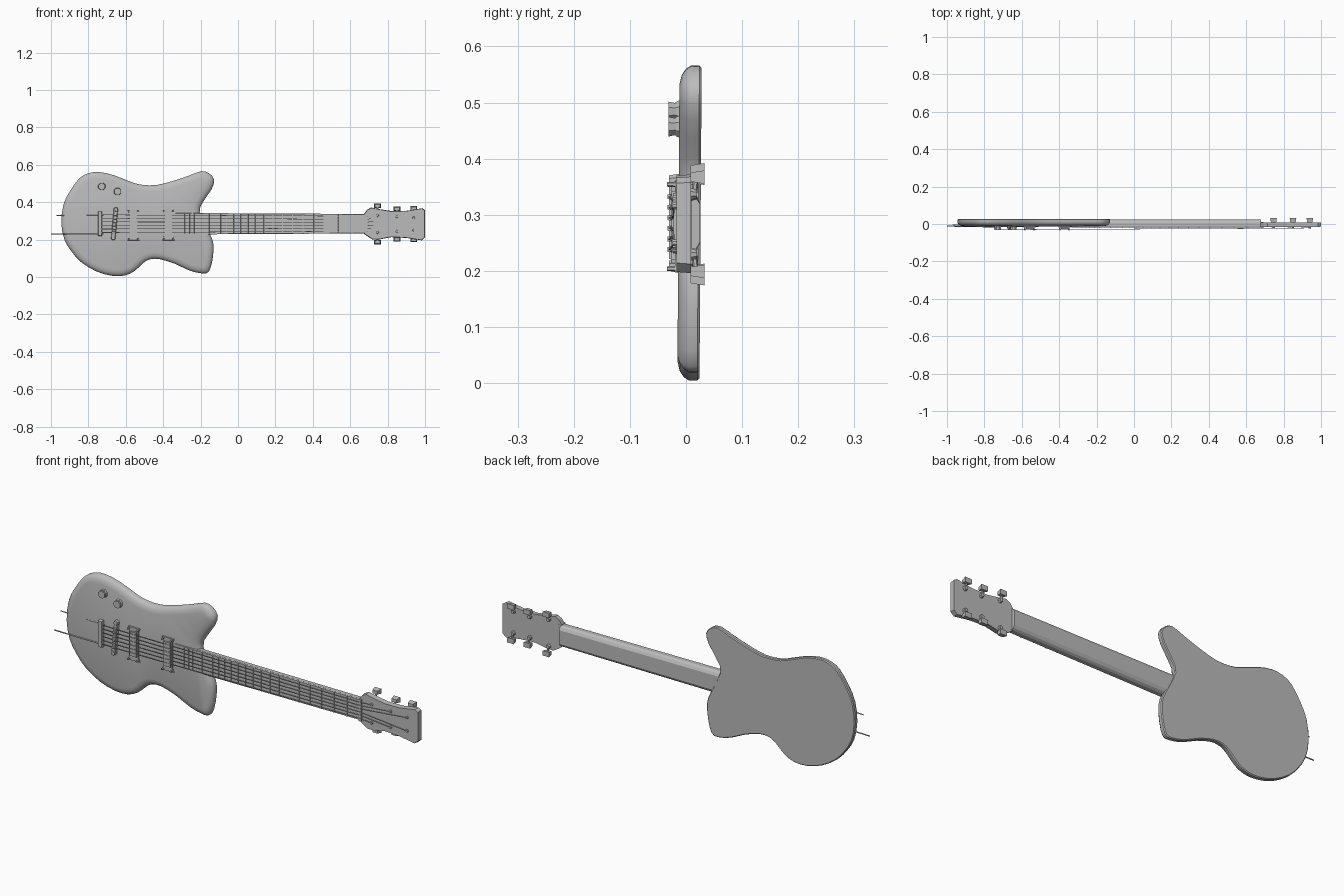
import bpy, bmesh, math
from mathutils import Vector

cube = bpy.data.objects.get("Cube")
if cube:
    bpy.data.objects.remove(cube, do_unlink=True)

grey = bpy.data.materials.new("plain grey")
grey.use_nodes = True
grey.diffuse_color = (0.5, 0.5, 0.5, 1)
grey.node_tree.nodes["Principled BSDF"].inputs["Base Color"].default_value = grey.diffuse_color

MID = 0.285        # height of the neck centre line
FRONT = -0.0135    # front surface of the body
NUT, SADDLE = 0.685, -0.66


def loft(name, rings, smooth=False):
    """Skin a list of equal-length point rings and cap both ends."""
    bm = bmesh.new()
    loops = [[bm.verts.new(p) for p in ring] for ring in rings]
    count = len(loops[0])
    for a, b in zip(loops, loops[1:]):
        for i in range(count):
            j = (i + 1) % count
            bm.faces.new((a[i], a[j], b[j], b[i]))
    caps = [bm.faces.new(loops[0]), bm.faces.new(loops[-1])]
    bmesh.ops.recalc_face_normals(bm, faces=bm.faces)
    bmesh.ops.triangulate(bm, faces=caps)
    mesh = bpy.data.meshes.new(name)
    bm.to_mesh(mesh)
    bm.free()
    mesh.materials.append(grey)
    obj = bpy.data.objects.new(name, mesh)
    bpy.context.collection.objects.link(obj)
    if smooth:
        bpy.ops.object.select_all(action="DESELECT")
        obj.select_set(True)
        bpy.context.view_layer.objects.active = obj
        bpy.ops.object.shade_smooth_by_angle(angle=math.radians(35))
    return obj


def rod(name, start, end, radius, sides=6, end_radius=None):
    """Straight prism between two points, optionally tapered."""
    start, end = Vector(start), Vector(end)
    turn = (end - start).to_track_quat("Z", "Y")
    rings = []
    for centre, r in ((start, radius), (end, end_radius or radius)):
        angles = [math.tau * (i + 0.5) / sides for i in range(sides)]
        rings.append([centre + turn @ Vector((r * math.cos(a), r * math.sin(a), 0)) for a in angles])
    return loft(name, rings)


def slab(name, outline, back, front, inset=0.0):
    """Flat plate from an x-z outline, with its front face shrunk a little."""
    cx = sum(p[0] for p in outline) / len(outline)
    cz = sum(p[1] for p in outline) / len(outline)
    shrunk = []
    for x, z in outline:
        sx = x - math.copysign(min(inset, abs(x - cx)), x - cx)
        sz = z - math.copysign(min(inset, abs(z - cz)), z - cz)
        shrunk.append((sx, front, sz))
    return loft(name, [[(x, back, z) for x, z in outline], shrunk])


def bar(name, x, z, width, height, back, front, inset=0.0, tilt=0.0):
    w, h = width / 2, height / 2
    corners = [(-w, -h), (w, -h), (w, h), (-w, h)]
    return slab(name, [(x + a + tilt * b, z + b) for a, b in corners], back, front, inset)


def smooth_loop(points, steps):
    """Closed spline through the points."""
    pts = [Vector(p) for p in points]
    n, out = len(pts), []
    for i in range(n):
        a, b, c, d = (pts[(i + k) % n] for k in (-1, 0, 1, 2))
        for s in range(steps):
            t = s / steps
            out.append(b + (c - a) * t / 2 + (2 * a - 5 * b + 4 * c - d) * t * t / 2
                       + (3 * b - a - 3 * c + d) * t ** 3 / 2)
    return out


# Body: clockwise outline with a rounded front edge
outline = smooth_loop([
    (-.945, .29), (-.933, .388), (-.9, .457), (-.85, .526), (-.8, .555), (-.74, .561),
    (-.66, .543), (-.565, .506), (-.51, .493), (-.435, .492), (-.34, .516), (-.26, .543),
    (-.195, .566), (-.155, .555), (-.127, .52), (-.142, .468), (-.185, .404), (-.205, .345),
    (-.15, .23), (-.131, .174), (-.136, .094), (-.155, .03), (-.19, .019), (-.26, .035),
    (-.34, .072), (-.42, .096), (-.473, .094), (-.51, .072), (-.553, .032), (-.607, .008),
    (-.676, .007), (-.757, .03), (-.837, .078), (-.89, .136), (-.928, .2)], 2)


def inward(i):
    along = outline[(i + 1) % len(outline)] - outline[i - 1]
    return Vector((along.y, -along.x)).normalized()


rings = []
for inset, y in ((.004, .026), (0, .022), (0, .007), (.006, -.002), (.016, -.009), (.034, FRONT)):
    ring = [p + inward(i) * inset for i, p in enumerate(outline)]
    rings.append([(p.x, y + 0.007 * (p.y - MID), p.y) for p in ring])
loft("body", rings, smooth=True)

# Neck with a bevelled back, and the fingerboard on it
section = [(-.012, 1), (.008, 1), (.018, .88), (.025, .65)]
section += [(y, -w) for y, w in reversed(section)]
loft("neck", [[(x, y, MID + w * half) for y, w in section]
              for x, half in ((-.24, .057), (.68, .052))])
slab("fingerboard", [(-.335, MID - .057), (NUT, MID - .052), (NUT, MID + .052), (-.335, MID + .057)],
     -.011, -.018, .002)
bar("nut", NUT, MID, .014, .108, .01, -.023)
for n in range(1, 23):
    x = NUT - (NUT - SADDLE) * (1 - 2 ** (-n / 12))
    bar(f"fret_{n}", x, MID, .006, .104, -.017, -.0205, .001)

# Headstock
slab("headstock", [
    (.675, .34), (.69, .36), (.712, .372), (.75, .364), (.82, .353), (.9, .354), (.985, .368),
    (1, .358), (1, .212), (.982, .196), (.9, .209), (.82, .213), (.75, .2), (.72, .2),
    (.695, .216), (.675, .23)], .009, -.0165, .002)

# Tuners: button, shaft and string post on both edges
posts = []
for side, label in ((1, "upper"), (-1, "lower")):
    for k, (x, reach) in enumerate(((.746, .097), (.85, .082), (.94, .084))):
        z = .283 + side * reach
        name = f"{label}_tuner_{k + 1}"
        rod(name + "_shaft", (x, .014, z - side * .035), (x, .018, z), .005)
        rod(name + "_housing", (x, .007, z - side * .03), (x, .02, z - side * .03), .012, 8, .008)
        bar(name + "_button", x, z, .036, .024, .033, .008, .004)
        post = (x, -.024, .283 + side * (.045 - .006 * k))
        rod(name + "_post", (x, -.012, post[2]), post, .008, 8, .006)
        posts.append(post)

# Strings from tailpiece over the bridge and nut to the posts
order = posts[:3] + posts[:2:-1]
for k, post in enumerate(order):
    f = 1 - 2 * k / 5
    nut_point = (NUT, -.0235, MID + f * .04)
    bridge_point = (SADDLE, -.03, MID + f * .047)
    rod(f"string_{k + 1}_tail", (-.735, -.026, MID + f * .047), bridge_point, .002, 4)
    rod(f"string_{k + 1}", bridge_point, nut_point, .002, 4)
    rod(f"string_{k + 1}_end", nut_point, (post[0], -.021, post[2]), .002, 4)

# Loose string ends past the body edge
rod("lower_string_end", (-1, -.011, .229), (-.72, -.016, .231), .003, 5)
rod("upper_string_end", (-.97, -.004, .329), (-.72, -.016, .331), .0025, 5)

# Tailpiece and slanted bridge
bar("tailpiece", -.738, MID, .024, .134, -.01, -.03, .003)
bar("bridge", SADDLE, MID, .024, .165, -.01, -.026, .003, tilt=.09)
for k in range(6):
    f = 1 - 2 * k / 5
    bar(f"bridge_saddle_{k + 1}", SADDLE + f * .004, MID + f * .047, .018, .012, -.02, -.033, .002)
for side in (1, -1):
    z = MID + side * .076
    rod(f"bridge_screw_{side}", (SADDLE + side * .007, -.012, z), (SADDLE + side * .007, -.03, z), .013, 8, .01)

# Pickups: flared frame, raised cover, pole pieces and corner screws
for label, x in (("rear", -.559), ("front", -.372)):
    w, h = .033, .083
    flare = [(-w, -h), (w, -h), (w * .75, -h * .75), (w * .75, h * .75),
             (w, h), (-w, h), (-w * .75, h * .75), (-w * .75, -h * .75)]
    slab(label + "_pickup_frame", [(x + a, MID - .006 + b) for a, b in flare], -.01, -.02, .001)
    bar(label + "_pickup_cover", x, MID - .004, .04, .125, -.015, -.026, .002)
    for k in range(6):
        z = MID + (1 - 2 * k / 5) * .047
        for dx in (-.011, .011):
            rod(f"{label}_pole_{k + 1}", (x + dx, -.024, z), (x + dx, -.028, z), .004, 6)
    for sx in (-1, 1):
        for sz in (-1, 1):
            p = (x + sx * .024, MID - .006 + sz * .075)
            rod(label + "_pickup_screw", (p[0], -.018, p[1]), (p[0], -.034, p[1]), .005, 6, .004)

# Control knobs: wide skirt under a narrower cap
for label, x, z in (("volume", -.728, .484), ("tone", -.644, .457)):
    rod(label + "_knob_skirt", (x, -.008, z), (x, -.019, z), .023, 8, .018)
    rod(label + "_knob_cap", (x, -.018, z), (x, -.031, z), .016, 8, .019)
